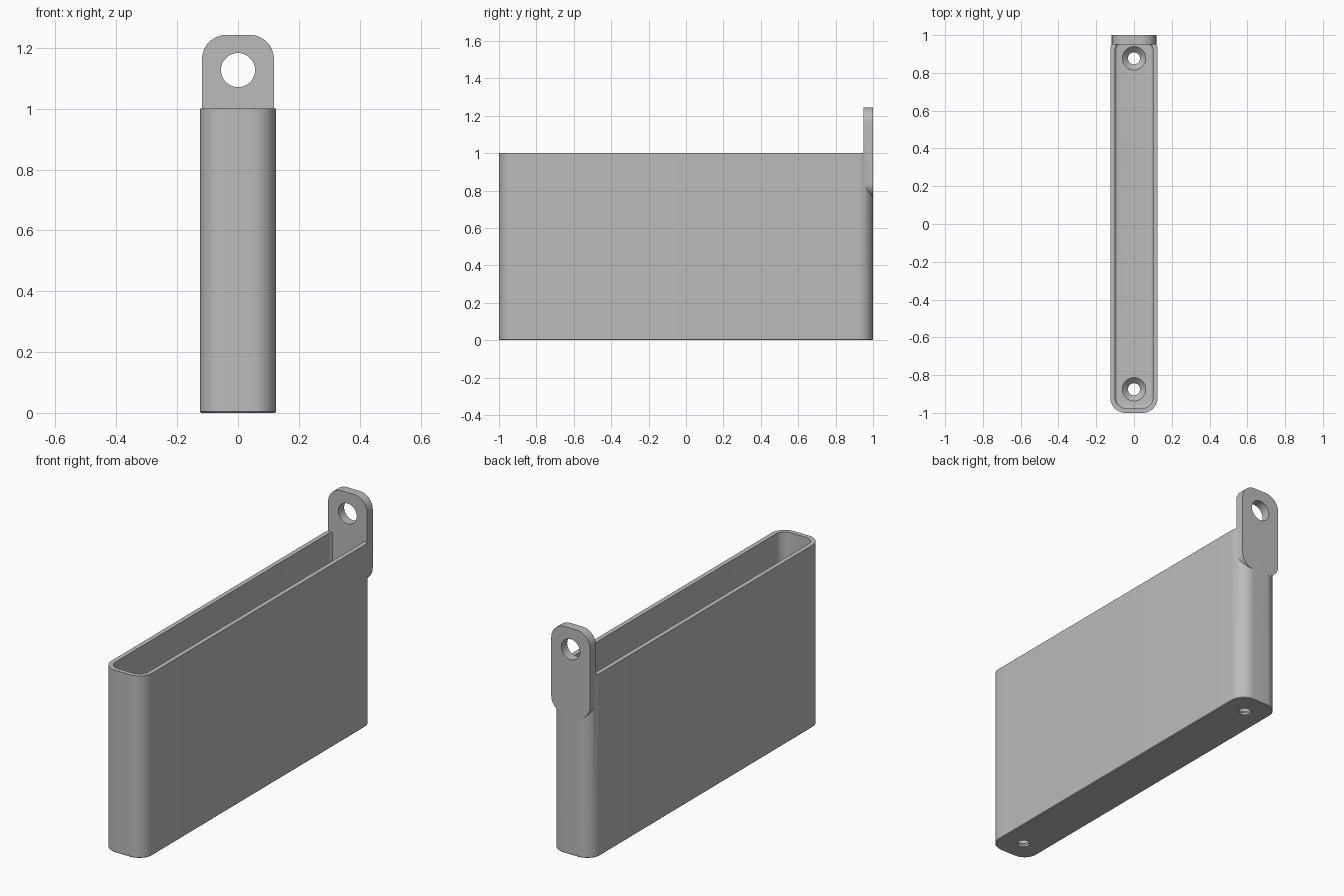
import bpy, bmesh, math
from mathutils import Matrix

old = bpy.data.objects.get("Cube")
if old:
    bpy.data.objects.remove(old, do_unlink=True)

grey = bpy.data.materials.new("grey")
grey.use_nodes = True
COLOUR = (0.5, 0.5, 0.5, 1)
grey.diffuse_color = COLOUR
grey.node_tree.nodes["Principled BSDF"].inputs["Base Color"].default_value = COLOUR


def rounded_rect(hx, hy, r, steps=12):
    """Outline of a rounded rectangle, counter-clockwise."""
    points = []
    for k, (sx, sy) in enumerate([(1, 1), (-1, 1), (-1, -1), (1, -1)]):
        for i in range(steps + 1):
            a = (k + i / steps) * math.pi / 2
            points.append((sx * (hx - r) + r * math.cos(a),
                           sy * (hy - r) + r * math.sin(a)))
    return points


def circle(r, steps=48):
    return [(r * math.cos(2 * math.pi * i / steps), r * math.sin(2 * math.pi * i / steps))
            for i in range(steps)]


def loft(name, layers, matrix=Matrix()):
    """Solid through a list of (outline, height) layers, capped at both ends."""
    bm = bmesh.new()
    rings = [[bm.verts.new((x, y, z)) for x, y in pts] for pts, z in layers]
    for a, b in zip(rings, rings[1:]):
        for i in range(len(a)):
            j = (i + 1) % len(a)
            bm.faces.new((a[i], a[j], b[j], b[i]))
    bm.faces.new(rings[0][::-1])
    bm.faces.new(rings[-1])
    bm.transform(matrix)
    bmesh.ops.recalc_face_normals(bm, faces=bm.faces)
    mesh = bpy.data.meshes.new(name)
    bm.to_mesh(mesh)
    bm.free()
    mesh.materials.append(grey)
    obj = bpy.data.objects.new(name, mesh)
    bpy.context.collection.objects.link(obj)
    return obj


def combine(target, other, operation):
    """Apply a boolean and remove the helper."""
    mod = target.modifiers.new("boolean", "BOOLEAN")
    mod.operation, mod.object, mod.solver = operation, other, "EXACT"
    bpy.ops.object.select_all(action="DESELECT")
    bpy.context.view_layer.objects.active = target
    target.select_set(True)
    bpy.ops.object.modifier_apply(modifier=mod.name)
    bpy.data.objects.remove(other, do_unlink=True)


HX, HY, R, WALL, FLOOR, FILLET = 0.125, 1.0, 0.08, 0.025, 0.04, 0.015


def inset(d):
    return rounded_rect(HX - d, HY - d, R - d)


# Open tray: outer wall, rim, inner wall, filleted floor
layers = [(inset(0.004), 0), (inset(0), 0.004), (inset(0), 1), (inset(WALL), 1)]
for i in range(6):
    a = i / 5 * math.pi / 2
    layers.append((inset(WALL + FILLET * (1 - math.cos(a))),
                   FLOOR + FILLET * (1 - math.sin(a))))
tray = loft("tray", layers)

# Hanging tab with an eye, standing upright at the back
upright = Matrix.Rotation(math.pi / 2, 4, "X")
plate = rounded_rect(0.118, 0.24, 0.08)
tab = loft("hanging_tab", [(plate, 0), (plate, 0.05)],
           Matrix.Translation((0, 1, 1.003)) @ upright)
combine(tray, tab, "UNION")
eye = circle(0.056)
combine(tray, loft("eye_cutter", [(eye, -0.1), (eye, 0.2)],
                   Matrix.Translation((0, 1, 1.127)) @ upright), "DIFFERENCE")

# Countersunk screw holes in the floor
for y in (-0.875, 0.877):
    screw = [(circle(0.032), -0.05), (circle(0.032), FLOOR - 0.03),
             (circle(0.062), FLOOR), (circle(0.062), FLOOR + 0.02)]
    combine(tray, loft("screw_cutter", screw, Matrix.Translation((0, y, 0))), "DIFFERENCE")

tray.name = "tray_with_hanging_tab"
bpy.ops.object.shade_smooth_by_angle(angle=math.radians(30))
